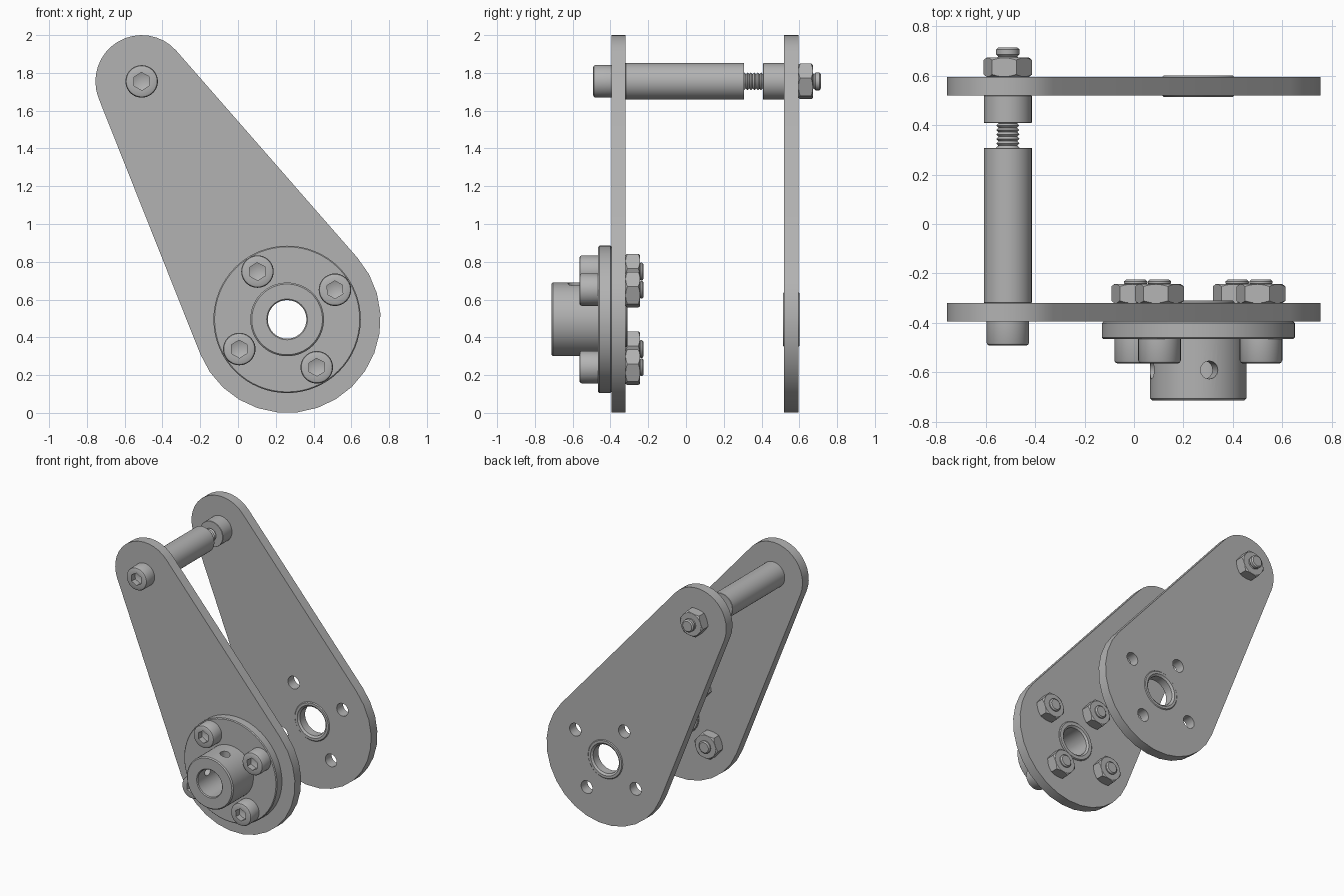
import bpy, bmesh
from math import sin, cos, pi, radians, acos, atan2, hypot
from mathutils import Matrix, Vector

if "Cube" in bpy.data.objects:
    bpy.data.objects.remove(bpy.data.objects["Cube"])

GREY = (0.45, 0.45, 0.45, 1)
steel = bpy.data.materials.new("grey_steel")
steel.use_nodes = True
steel.diffuse_color = GREY
steel.node_tree.nodes["Principled BSDF"].inputs["Base Color"].default_value = GREY

# Shared layout: pivot and hub axes in x, z, and the bolt circle
PIVOT, PIVOT_R = (-0.51, 1.755), 0.245
HUB, HUB_R = (0.26, 0.495), 0.495
TURN = radians(31.8)
BOLTS = [(HUB[0] + 0.298 * cos(TURN + k * pi / 2),
          HUB[1] + 0.298 * sin(TURN + k * pi / 2)) for k in range(4)]
FRONT_Y, BACK_Y, THICK = -0.395, 0.52, 0.075


def finish(name, bm):
    bmesh.ops.remove_doubles(bm, verts=bm.verts, dist=1e-5)
    bmesh.ops.recalc_face_normals(bm, faces=bm.faces)
    mesh = bpy.data.meshes.new(name)
    bm.to_mesh(mesh)
    bm.free()
    mesh.materials.append(steel)
    obj = bpy.data.objects.new(name, mesh)
    bpy.context.collection.objects.link(obj)
    return obj


def lathe(name, centre, profile, sides=40, turn=0.0, ring=False):
    """Turn a (radius, y) profile about a y axis; ring closes it as a tube."""
    bm = bmesh.new()
    rows = [[bm.verts.new((centre[0] + r * cos(turn + 2 * pi * k / sides), y,
                           centre[1] + r * sin(turn + 2 * pi * k / sides)))
             for k in range(sides)] for r, y in profile]
    for i in range(len(rows) if ring else len(rows) - 1):
        a, b = rows[i], rows[(i + 1) % len(rows)]
        for k in range(sides):
            n = (k + 1) % sides
            bm.faces.new((a[k], a[n], b[n], b[k]))
    return finish(name, bm)


def rod(name, centre, r, y0, y1, bevel=0.0, **kw):
    return lathe(name, centre, [(0, y0), (r - bevel, y0), (r, y0 + bevel),
                                (r, y1 - bevel), (r - bevel, y1), (0, y1)], **kw)


def boolean(obj, cutter, operation="DIFFERENCE"):
    """Apply one boolean and discard its cutter."""
    cutter.hide_render = True
    mod = obj.modifiers.new("cut", "BOOLEAN")
    mod.operation, mod.object, mod.solver = operation, cutter, "EXACT"
    bpy.context.view_layer.objects.active = obj
    bpy.ops.object.modifier_apply(modifier=mod.name)
    bpy.data.objects.remove(cutter)


def smooth(obj):
    bpy.ops.object.select_all(action="DESELECT")
    obj.select_set(True)
    bpy.context.view_layer.objects.active = obj
    bpy.ops.object.shade_smooth_by_angle(angle=radians(28))


def plate(name, y):
    """Tapered arm: two arcs joined by their common tangents."""
    dx, dz = PIVOT[0] - HUB[0], PIVOT[1] - HUB[1]
    axis = atan2(dz, dx)
    half = acos((HUB_R - PIVOT_R) / hypot(dx, dz))
    outline = []
    for c, r, start, sweep in ((PIVOT, PIVOT_R, axis - half, 2 * half),
                               (HUB, HUB_R, axis + half, 2 * pi - 2 * half)):
        for k in range(17):
            a = start + sweep * k / 16
            outline.append((c[0] + r * cos(a), y, c[1] + r * sin(a)))
    bm = bmesh.new()
    face = bm.faces.new([bm.verts.new(p) for p in outline])
    new = bmesh.ops.extrude_face_region(bm, geom=[face])["geom"]
    bmesh.ops.translate(bm, vec=(0, THICK, 0),
                        verts=[v for v in new if isinstance(v, bmesh.types.BMVert)])
    obj = finish(name, bm)
    for c, r in [(HUB, 0.146)] + [(b, 0.048) for b in BOLTS]:
        boolean(obj, rod("cutter", c, r, y - 0.1, y + THICK + 0.1, sides=32))
    smooth(obj)


def screw(name, centre, y0, thread_from, y1):
    """Socket head cap screw with ridged thread and a chamfered tip."""
    head, r, seat, pitch = 0.086, 0.047, y0 + 0.099, 0.018
    profile = [(0, y0), (head - 0.012, y0), (head - 0.004, y0 + 0.004),
               (head, y0 + 0.012), (head, seat), (r, seat), (r, thread_from)]
    y = thread_from
    while y + pitch < y1 - 0.01:
        profile += [(r - 0.009, y + pitch / 2), (r, y + pitch)]
        y += pitch
    profile += [(r, y1 - 0.008), (r - 0.009, y1), (0, y1)]
    obj = lathe(name, centre, profile)
    # Hexagonal socket with a drilled, conical bottom
    boolean(obj, lathe("cutter", centre,
                       [(0, y0 - 0.05), (0.047, y0 - 0.05),
                        (0.047, y0 + 0.045), (0, y0 + 0.065)], sides=6, turn=TURN))
    smooth(obj)


def nut(name, centre, y0, y1):
    """Hexagon trimmed by a double cone to chamfer its corners."""
    obj = rod(name, centre, 0.1, y0, y1, sides=6, turn=radians(10))
    boolean(obj, lathe("cutter", centre,
                       [(0, y0), (0.086, y0), (0.106, y0 + 0.014),
                        (0.106, y1 - 0.014), (0.086, y1), (0, y1)]), "INTERSECT")
    smooth(obj)


# Arms
plate("front_arm", FRONT_Y)
plate("back_arm", BACK_Y)

# Flanged hub with boss through the front arm
hub = lathe("flanged_hub", HUB, [
    (0.108, -0.713), (0.187, -0.713), (0.195, -0.705), (0.195, -0.465),
    (0.384, -0.465), (0.39, -0.459), (0.39, -0.401), (0.384, -0.395),
    (0.146, -0.395), (0.146, -0.316), (0.14, -0.31),
    (0.115, -0.31), (0.102, -0.322), (0.102, -0.707)], sides=64, ring=True)
for k in (0, 1):  # radial set-screw holes
    a = TURN + pi / 4 + k * pi / 2
    d = Vector((cos(a), 0, sin(a)))
    place = Matrix.Translation(Vector((HUB[0], -0.59, HUB[1])) + d * 0.16)
    bm = bmesh.new()
    bmesh.ops.create_cone(bm, cap_ends=True, segments=24, radius1=0.036,
                          radius2=0.036, depth=0.2,
                          matrix=place @ d.to_track_quat("Z", "Y").to_matrix().to_4x4())
    boolean(hub, finish("cutter", bm))
smooth(hub)

# Bushing in the back arm
smooth(lathe("back_bushing", HUB, [
    (0.122, 0.514), (0.14, 0.514), (0.146, 0.52), (0.146, 0.594), (0.14, 0.6),
    (0.122, 0.6), (0.108, 0.588), (0.108, 0.526)], sides=48, ring=True))

# Hub fasteners
for i, spot in enumerate(BOLTS, 1):
    screw(f"hub_screw_{i}", spot, -0.564, -0.33, -0.224)
    nut(f"hub_nut_{i}", spot, FRONT_Y + THICK, -0.243)

# Pivot fasteners, sleeve and spacer
screw("pivot_screw", PIVOT, -0.492, 0.29, 0.714)
nut("pivot_nut", PIVOT, BACK_Y + THICK, 0.672)
smooth(rod("pivot_sleeve", PIVOT, 0.097, FRONT_Y + THICK, 0.308, bevel=0.002))
smooth(rod("pivot_spacer", PIVOT, 0.097, 0.408, BACK_Y, bevel=0.002))
